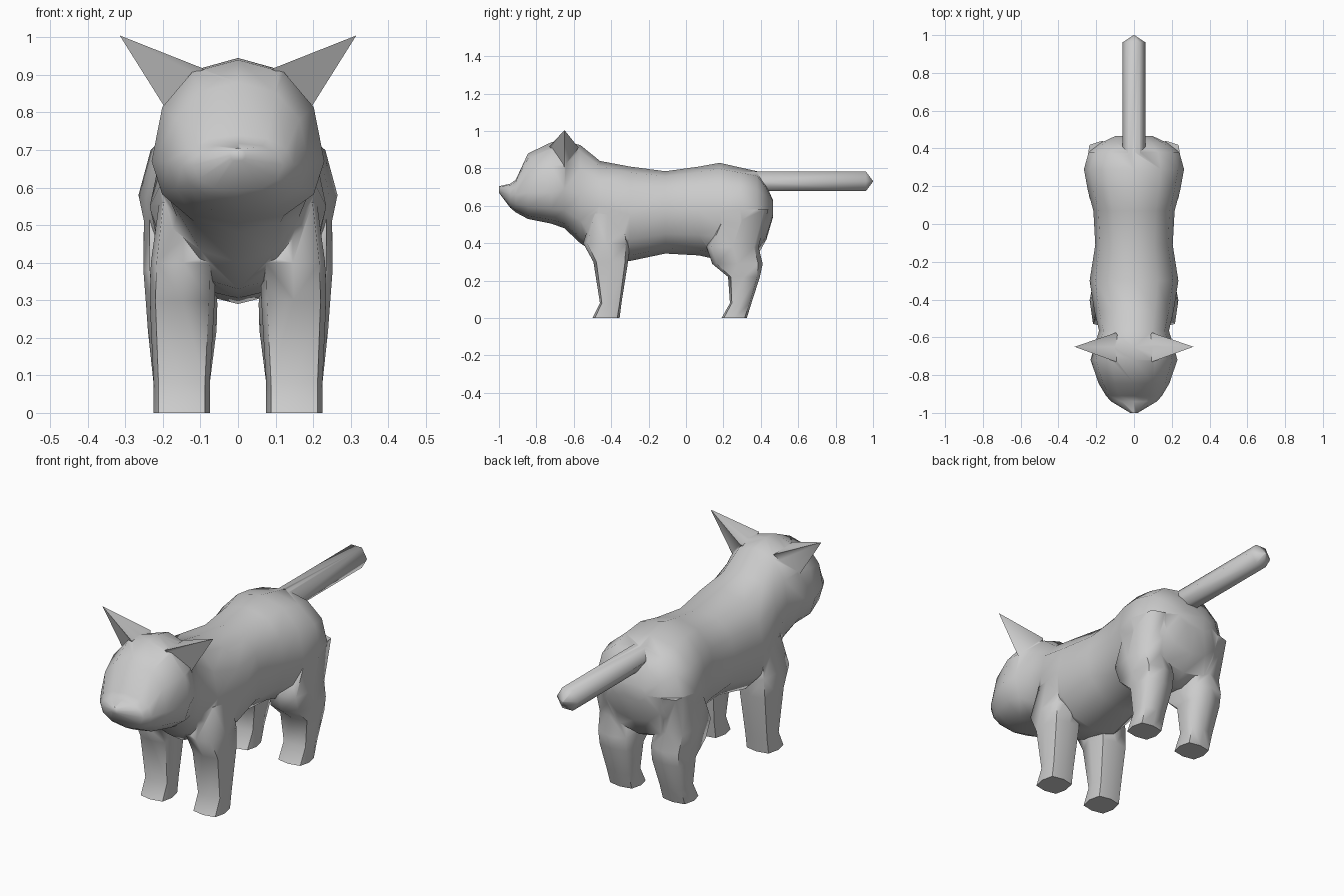
import bpy, bmesh, math
from mathutils import Vector

if "Cube" in bpy.data.objects:
    bpy.data.objects.remove(bpy.data.objects["Cube"])

fur = bpy.data.materials.new("grey_fur")
fur.diffuse_color = (0.6, 0.6, 0.6, 1)
fur.use_nodes = True
fur.node_tree.nodes["Principled BSDF"].inputs["Base Color"].default_value = fur.diffuse_color


def make_object(name, bm):
    bmesh.ops.recalc_face_normals(bm, faces=bm.faces[:])
    mesh = bpy.data.meshes.new(name)
    bm.to_mesh(mesh)
    bm.free()
    mesh.materials.append(fur)
    ob = bpy.data.objects.new(name, mesh)
    bpy.context.collection.objects.link(ob)
    return ob


def loft(name, rings):
    """Skin a list of point rings and close both ends."""
    bm = bmesh.new()
    rows = [[bm.verts.new(p) for p in ring] for ring in rings]
    n = len(rows[0])
    for a, b in zip(rows, rows[1:]):
        for i in range(n):
            j = (i + 1) % n
            bm.faces.new((a[i], a[j], b[j], b[i]))
    bm.faces.new(rows[0])
    bm.faces.new(rows[-1])
    return make_object(name, bm)


def rounded(n, power):
    """Unit superellipse points."""
    pts = []
    for i in range(n):
        a = 2 * math.pi * i / n
        c, s = math.cos(a), math.sin(a)
        c, s = (0 if abs(v) < 1e-6 else v for v in (c, s))
        pts.append((math.copysign(abs(c) ** (2 / power), c),
                    math.copysign(abs(s) ** (2 / power), s)))
    return pts


# Head and torso, nose to rump: y, top, bottom, half width, height of widest point
sections = [
    (-1.00, .705, .67, .02, .685), (-.94, .718, .59, .12, .66),
    (-.91, .74, .565, .148, .66), (-.845, .88, .53, .187, .67),
    (-.72, .94, .505, .23, .67), (-.65, .945, .48, .212, .69),
    (-.565, .925, .40, .185, .66), (-.46, .84, .33, .21, .60),
    (-.30, .81, .305, .235, .55), (-.11, .785, .345, .205, .57),
    (.07, .81, .335, .215, .57), (.18, .83, .31, .245, .57),
    (.29, .805, .29, .265, .58), (.38, .785, .33, .24, .58),
    (.43, .71, .42, .175, .58), (.465, .63, .54, .10, .585)]
rings = []
for y, top, bottom, w, mid in sections:
    rings.append([(u * w, y, mid + v * (top - mid if v > 0 else mid - bottom))
                  for u, v in rounded(12, 2.2)])
body = loft("cat_body", rings)
parts = []

# Leg sections: z, front y, back y, inner x, outer x
front_leg = [(0, -.50, -.355, .075, .225), (.08, -.46, -.345, .075, .225),
             (.30, -.495, -.31, .062, .235), (.40, -.55, -.30, .06, .232),
             (.56, -.50, -.33, .08, .21)]
hind_leg = [(0, .19, .325, .075, .225), (.08, .235, .35, .075, .225),
            (.22, .225, .395, .057, .24), (.29, .14, .41, .055, .245),
            (.38, .11, .388, .06, .252), (.58, .20, .44, .09, .25)]
for side, s in (("left", 1), ("right", -1)):
    for name, rows in (("front_leg", front_leg), ("hind_leg", hind_leg)):
        rings = [[(s * ((x0 + x1) / 2 + u * (x1 - x0) / 2),
                   (y0 + y1) / 2 + v * (y1 - y0) / 2, z)
                  for u, v in rounded(8, 3.6)] for z, y0, y1, x0, x1 in rows]
        parts.append(loft(f"{side}_{name}", rings))

    # Pointed ear spreading outwards
    bm = bmesh.new()
    for x, y, z in ((.095, -.73, .918), (.095, -.575, .912), (.18, -.65, .79),
                    (.05, -.65, .85), (.315, -.65, 1.005)):
        bm.verts.new((s * x, y, z))
    bmesh.ops.convex_hull(bm, input=bm.verts[:])
    parts.append(make_object(f"{side}_ear", bm))

# Straight six-sided tail with a blunt point
rings = []
for y, r in ((.33, 1), (.962, 1), (1.0, .03)):
    rings.append([(.06 * r * math.cos(i * math.pi / 3), y,
                   .731 + .06 * r * math.sin(i * math.pi / 3)) for i in range(6)])
parts.append(loft("tail", rings))

# Fuse everything into one skin
for part in parts:
    mod = body.modifiers.new("fuse_" + part.name, 'BOOLEAN')
    mod.operation = 'UNION'
    mod.solver = 'EXACT'
    mod.object = part
deps = bpy.context.evaluated_depsgraph_get()
fused = bpy.data.meshes.new_from_object(body.evaluated_get(deps))
body.modifiers.clear()
body.data = fused
for part in parts:
    bpy.data.objects.remove(part)

# Soft shading with crisp ears and soles
bpy.context.view_layer.objects.active = body
body.select_set(True)
bpy.ops.object.shade_smooth_by_angle(angle=math.radians(65))
